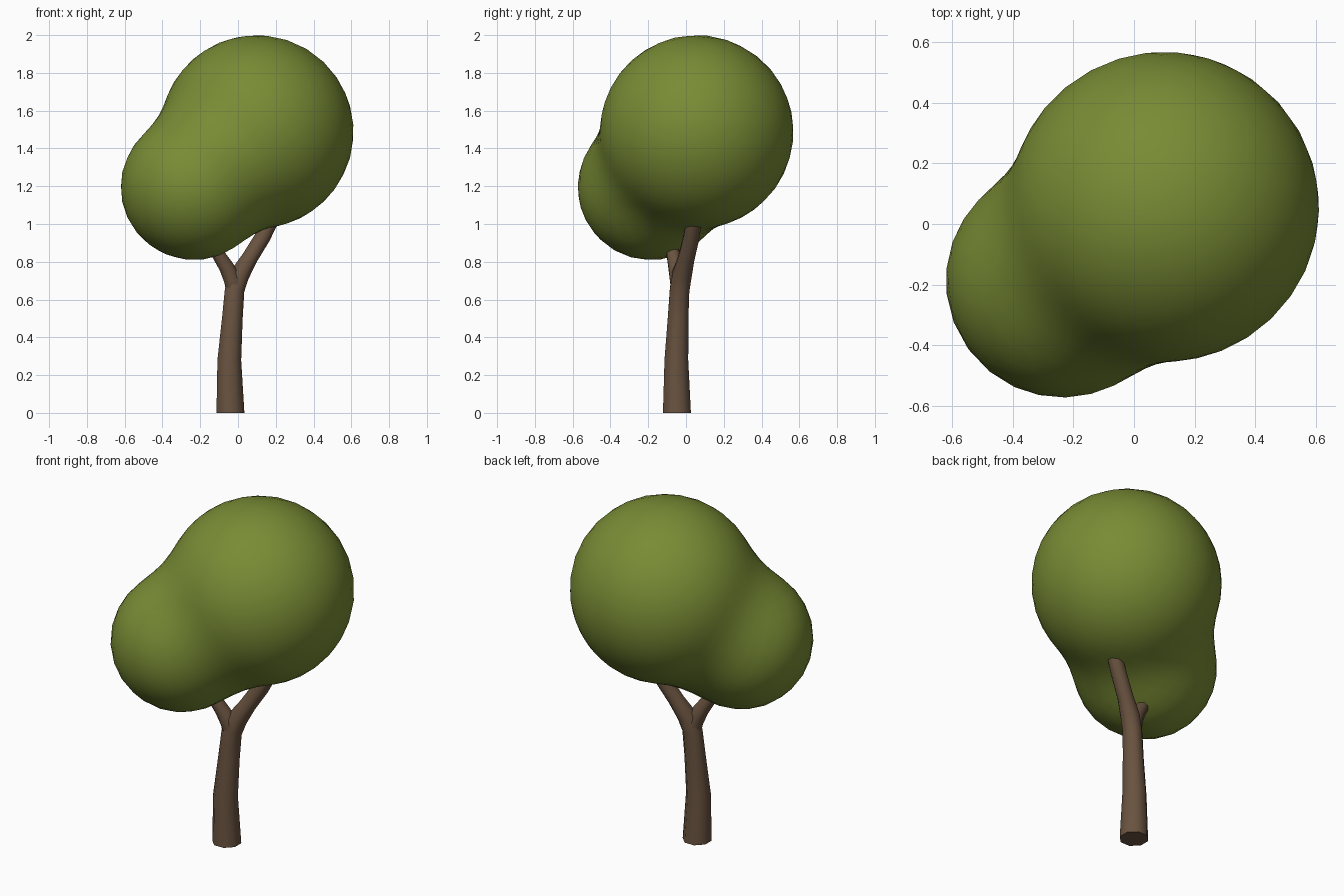
import bpy, bmesh, math
from mathutils import Vector

if "Cube" in bpy.data.objects:
    bpy.data.objects.remove(bpy.data.objects["Cube"])


def material(name, rgb):
    m = bpy.data.materials.new(name)
    m.diffuse_color = (*rgb, 1)
    m.use_nodes = True
    m.node_tree.nodes["Principled BSDF"].inputs["Base Color"].default_value = m.diffuse_color
    return m


def add_object(name, bm, mat):
    bmesh.ops.recalc_face_normals(bm, faces=bm.faces)
    me = bpy.data.meshes.new(name)
    bm.to_mesh(me)
    bm.free()
    me.materials.append(mat)
    ob = bpy.data.objects.new(name, me)
    bpy.context.collection.objects.link(ob)
    bpy.ops.object.select_all(action='DESELECT')
    bpy.context.view_layer.objects.active = ob
    ob.select_set(True)
    bpy.ops.object.shade_smooth_by_angle(angle=math.radians(50))
    return ob


def limb(name, path, mat, sides=8):
    """Tapered tube through (x, y, z, radius) points."""
    bm = bmesh.new()
    pts = [Vector(p[:3]) for p in path]
    rings = []
    for i, p in enumerate(pts):
        t = (pts[min(i + 1, len(pts) - 1)] - pts[max(i - 1, 0)]).normalized()
        if i == 0 and p.z == 0:
            t = Vector((0, 0, 1))  # flat foot on the ground
        u = Vector((0, 1, 0)).cross(t).normalized()
        v = t.cross(u)
        ring = []
        for k in range(sides):
            a = 2 * math.pi * (k + 0.5) / sides
            ring.append(bm.verts.new(p + path[i][3] * (u * math.cos(a) + v * math.sin(a))))
        rings.append(ring)
    for a, b in zip(rings, rings[1:]):
        for k in range(sides):
            n = (k + 1) % sides
            bm.faces.new((a[k], a[n], b[n], b[k]))
    bm.faces.new(rings[0][::-1])
    bm.faces.new(rings[-1])
    return add_object(name, bm, mat)


bark = material("bark", (0.14, 0.085, 0.05))
leaf = material("leaf", (0.19, 0.26, 0.035))

# Trunk bending into the larger right-hand branch
limb("trunk", [(-0.04, -0.048, 0, 0.080), (-0.046, -0.051, 0.28, 0.068),
               (-0.03, -0.042, 0.50, 0.059), (-0.018, -0.034, 0.65, 0.056),
               (0.008, -0.022, 0.73, 0.056), (0.062, 0.002, 0.82, 0.046),
               (0.13, 0.028, 0.93, 0.045), (0.18, 0.045, 1.03, 0.043)], bark)

# Short side branch of the fork
limb("side_branch", [(-0.016, -0.034, 0.62, 0.045), (-0.027, -0.038, 0.70, 0.05),
                     (-0.06, -0.053, 0.77, 0.043), (-0.105, -0.068, 0.84, 0.037),
                     (-0.15, -0.085, 0.91, 0.035)], bark)

# Foliage: two balls blended smoothly, wrapped by one icosphere
BIG, BIG_R = Vector((0.10, 0.057, 1.488)), 0.512
SMALL, SMALL_R = Vector((-0.235, -0.187, 1.195)), 0.386
BLEND = 0.16


def distance(p):
    a, b = (p - BIG).length - BIG_R, (p - SMALL).length - SMALL_R
    h = max(BLEND - abs(a - b), 0)
    return min(a, b) - h * h / (4 * BLEND)


bm = bmesh.new()
bmesh.ops.create_icosphere(bm, subdivisions=4, radius=1)
core = Vector((-0.06, -0.06, 1.35))
for v in bm.verts:
    d = v.co.normalized()
    lo, hi = 0.0, 1.5
    for _ in range(30):
        mid = (lo + hi) / 2
        if distance(core + d * mid) < 0:
            lo = mid
        else:
            hi = mid
    v.co = core + d * lo
add_object("foliage", bm, leaf)
